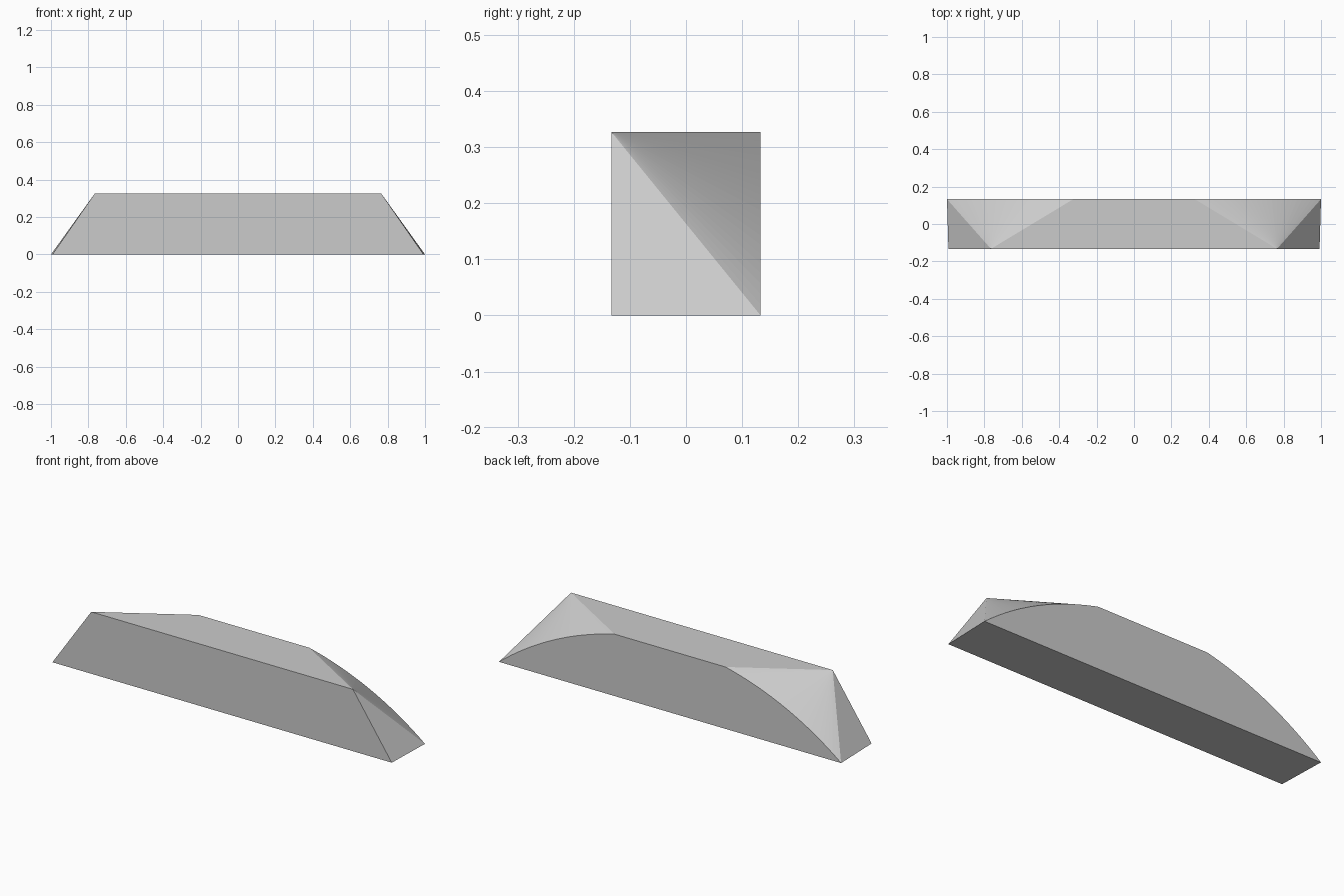
import bpy
import bmesh
from math import sin, cos, atan2, hypot, radians

cube = bpy.data.objects.get("Cube")
if cube:
    bpy.data.objects.remove(cube, do_unlink=True)

HEIGHT, DEPTH = 0.327, 0.133      # full height, half depth
FRONT_BASE, FRONT_TOP = 0.992, 0.765
BACK_BASE, BACK_TOP = 1.0, 0.324
SEGMENTS = 24
HALF_ANGLE = radians(12.8)        # half of the angle swept by the back arc


def arc_points():
    """Right-hand back arc, from the base corner up to the flat top."""
    dx, dz = BACK_TOP - BACK_BASE, HEIGHT
    radius = hypot(dx, dz) / 2 / sin(HALF_ANGLE)
    start = atan2(dz, dx) - radians(90) - HALF_ANGLE
    cx = BACK_BASE - radius * cos(start)
    cz = -radius * sin(start)
    angles = [start + 2 * HALF_ANGLE * i / SEGMENTS for i in range(SEGMENTS + 1)]
    return [(cx + radius * cos(a), cz + radius * sin(a)) for a in angles]


grey = bpy.data.materials.new("light_grey")
grey.use_nodes = True
colour = (0.6, 0.6, 0.6, 1)
grey.diffuse_color = colour
grey.node_tree.nodes["Principled BSDF"].inputs["Base Color"].default_value = colour

bm = bmesh.new()
sides = []
for side in (1, -1):
    base = bm.verts.new((side * FRONT_BASE, -DEPTH, 0))
    top = bm.verts.new((side * FRONT_TOP, -DEPTH, HEIGHT))
    arc = [bm.verts.new((side * x, DEPTH, z)) for x, z in arc_points()]
    # Slanted end and the fan from the front corner to the curved back edge
    bm.faces.new((base, arc[0], top))
    for low, high in zip(arc, arc[1:]):
        bm.faces.new((low, high, top))
    sides.append((base, top, arc))

# Front, top, underside and arched back
(base_l, top_l, arc_l), (base_r, top_r, arc_r) = sides
bm.faces.new((base_r, base_l, top_l, top_r))
bm.faces.new((top_r, top_l, arc_l[-1], arc_r[-1]))
bm.faces.new((base_l, base_r, arc_r[0], arc_l[0]))
bm.faces.new(arc_l + arc_r[::-1])
bmesh.ops.recalc_face_normals(bm, faces=bm.faces)

mesh = bpy.data.meshes.new("arched_block")
bm.to_mesh(mesh)
bm.free()
mesh.materials.append(grey)
block = bpy.data.objects.new("arched_block", mesh)
bpy.context.collection.objects.link(block)
